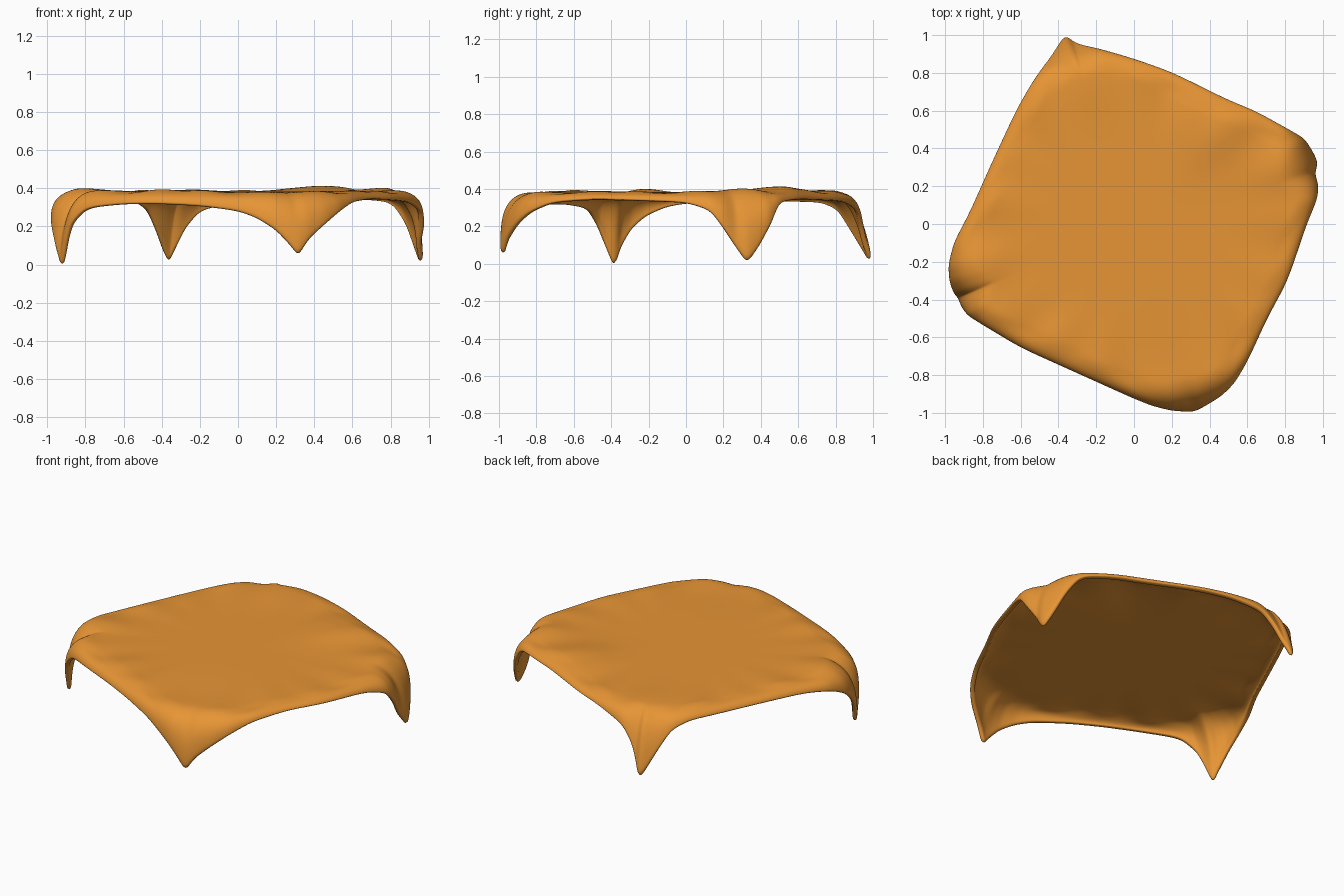
import bpy, bmesh, math
from mathutils import Vector

if "Cube" in bpy.data.objects:
    bpy.data.objects.remove(bpy.data.objects["Cube"])

THICK, TOP = 0.028, 0.37

# Hem of the cloth, clockwise from the back corner tip
HEM = [
    (-.37, 1, .02), (-.33, .97, .10), (-.28, .95, .20), (-.2, .93, .29), (0, .87, .33),
    (.2, .80, .34), (.48, .66, .345), (.65, .59, .345), (.82, .495, .33), (.90, .45, .21),
    (.94, .39, .10), (.97, .33, .02), (.955, .27, .10), (.975, .2, .20), (.965, .13, .29),
    (.91, 0, .33), (.81, -.3, .34), (.7, -.5, .345), (.6, -.72, .33), (.53, -.84, .28),
    (.46, -.91, .22), (.37, -.965, .14), (.32, -.99, .06), (.27, -.99, .12), (.2, -.985, .19),
    (.1, -.96, .25), (0, -.92, .285), (-.2, -.83, .31), (-.4, -.74, .32), (-.6, -.65, .32),
    (-.8, -.53, .30), (-.88, -.48, .22), (-.91, -.44, .12), (-.93, -.39, 0), (-.955, -.36, .09),
    (-.975, -.30, .19), (-.98, -.22, .26), (-.95, -.1, .31), (-.87, .05, .33), (-.75, .32, .335),
    (-.62, .6, .335), (-.54, .74, .33), (-.48, .83, .29), (-.43, .9, .18)]

# Soft lumps on the top: x, y, radius, height
LUMPS = [(.42, .5, .2, .028), (.78, .3, .13, .018), (-.8, -.22, .11, .018),
         (-.25, .72, .15, .01), (.2, -.7, .2, -.008), (-.4, -.6, .12, .01)]


def smooth_loop(points, steps=6, passes=4):
    pts = [Vector(p) for p in points]
    out = [a.lerp(b, i / steps) for a, b in zip(pts, pts[1:] + pts[:1]) for i in range(steps)]
    for _ in range(passes):
        n = len(out)
        out = [(out[i - 1] + 2 * out[i] + out[(i + 1) % n]) / 4 for i in range(n)]
    return out


def lump(p):
    return sum(h * math.exp(-((p.x - x) ** 2 + (p.y - y) ** 2) / (r * r)) for x, y, r, h in LUMPS)


def radial_profile(edge):
    """Points from the flat middle, over the rim, down to the hem."""
    flat = Vector((edge.x, edge.y, 0))
    r = flat.length
    ang = math.atan2(edge.y, edge.x)
    drop = max(TOP - edge.z, 0)
    start = flat * (1 - (.11 + .28 * drop) / r)
    near_back = math.exp(-((ang - 1.925) / .15) ** 2)
    ctrl = flat * (1.0 - .065 * near_back)
    start.z = ctrl.z = TOP
    pts = [Vector((start.x * f, start.y * f, TOP)) for f in (.2, .4, .55, .7, .8, .9)]
    for i in range(13):
        t = i / 12
        pts.append(start * (1 - t) ** 2 + ctrl * (2 * t * (1 - t)) + edge * t * t)
    for i, p in enumerate(pts):
        t = max(0, i - 6) / 12
        rim = math.exp(-((i - 8) / 3) ** 2)
        p.z += lump(p) * (1 - t) + rim * .004 * (math.sin(9 * ang) + math.sin(17 * ang + 1))
    return pts


# Draped cloth surface
hem = [Vector((p.x * .99, p.y * .99, p.z)) for p in smooth_loop(HEM)]
low = min(p.z for p in hem)
for p in hem:
    p.z -= low * (TOP - p.z) / (TOP - low)
bm = bmesh.new()
centre = bm.verts.new((0, 0, TOP))
cols = [[bm.verts.new(p) for p in radial_profile(e)] for e in hem]
for a, b in zip(cols, cols[1:] + cols[:1]):
    bm.faces.new((centre, b[0], a[0]))
    for i in range(len(a) - 1):
        bm.faces.new((a[i], b[i], b[i + 1], a[i + 1]))
bmesh.ops.recalc_face_normals(bm, faces=bm.faces)
mesh = bpy.data.meshes.new("tablecloth")
bm.to_mesh(mesh)
bm.free()
mesh.shade_smooth()
cloth = bpy.data.objects.new("tablecloth", mesh)
bpy.context.collection.objects.link(cloth)

# Fabric thickness with a rounded hem
solid = cloth.modifiers.new("thickness", 'SOLIDIFY')
solid.thickness = THICK
solid.offset = 0
sub = cloth.modifiers.new("soft_hem", 'SUBSURF')
sub.levels = sub.render_levels = 1

# Orange fabric
mat = bpy.data.materials.new("orange_fabric")
mat.diffuse_color = (.8, .3, .035, 1)
mat.use_nodes = True
mat.node_tree.nodes["Principled BSDF"].inputs["Base Color"].default_value = mat.diffuse_color
mesh.materials.append(mat)
